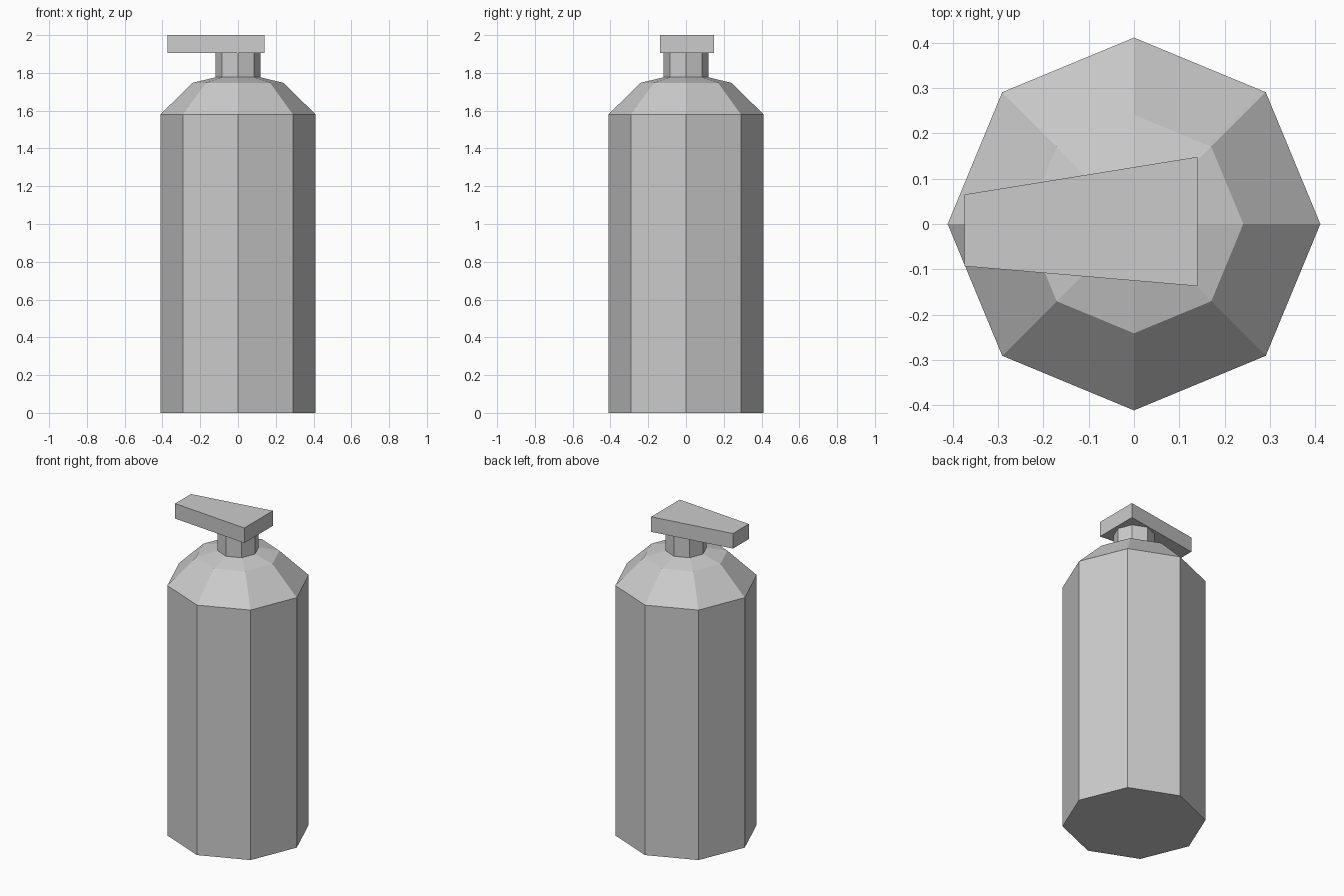
import bpy, bmesh
from math import cos, sin, pi

if "Cube" in bpy.data.objects:
    bpy.data.objects.remove(bpy.data.objects["Cube"])


def loft(name, rings):
    """Capped flat-faced solid through rings of equal vertex count."""
    bm = bmesh.new()
    loops = [[bm.verts.new(p) for p in ring] for ring in rings]
    for low, high in zip(loops, loops[1:]):
        for i in range(len(low)):
            j = (i + 1) % len(low)
            bm.faces.new((low[i], low[j], high[j], high[i]))
    bm.faces.new(loops[0][::-1])
    bm.faces.new(loops[-1])
    bmesh.ops.recalc_face_normals(bm, faces=bm.faces)
    mesh = bpy.data.meshes.new(name)
    bm.to_mesh(mesh)
    bm.free()
    obj = bpy.data.objects.new(name, mesh)
    bpy.context.collection.objects.link(obj)
    return obj


def octagon(r, z):
    return [(r * cos(i * pi / 4), r * sin(i * pi / 4), z) for i in range(8)]


# Bottle with sloped shoulder and narrow neck
profile = [(0.411, 0), (0.411, 1.58), (0.241, 1.747), (0.119, 1.777), (0.119, 1.905)]
loft("bottle", [octagon(r, z) for r, z in profile])

# Tapered pump head, slightly skewed, pointing to -x
outline = [(0.14, -0.137), (0.14, 0.148), (-0.374, 0.065), (-0.374, -0.093)]
loft("pump_head", [[(x, y, z) for x, y in outline] for z in (1.905, 2.0)])
